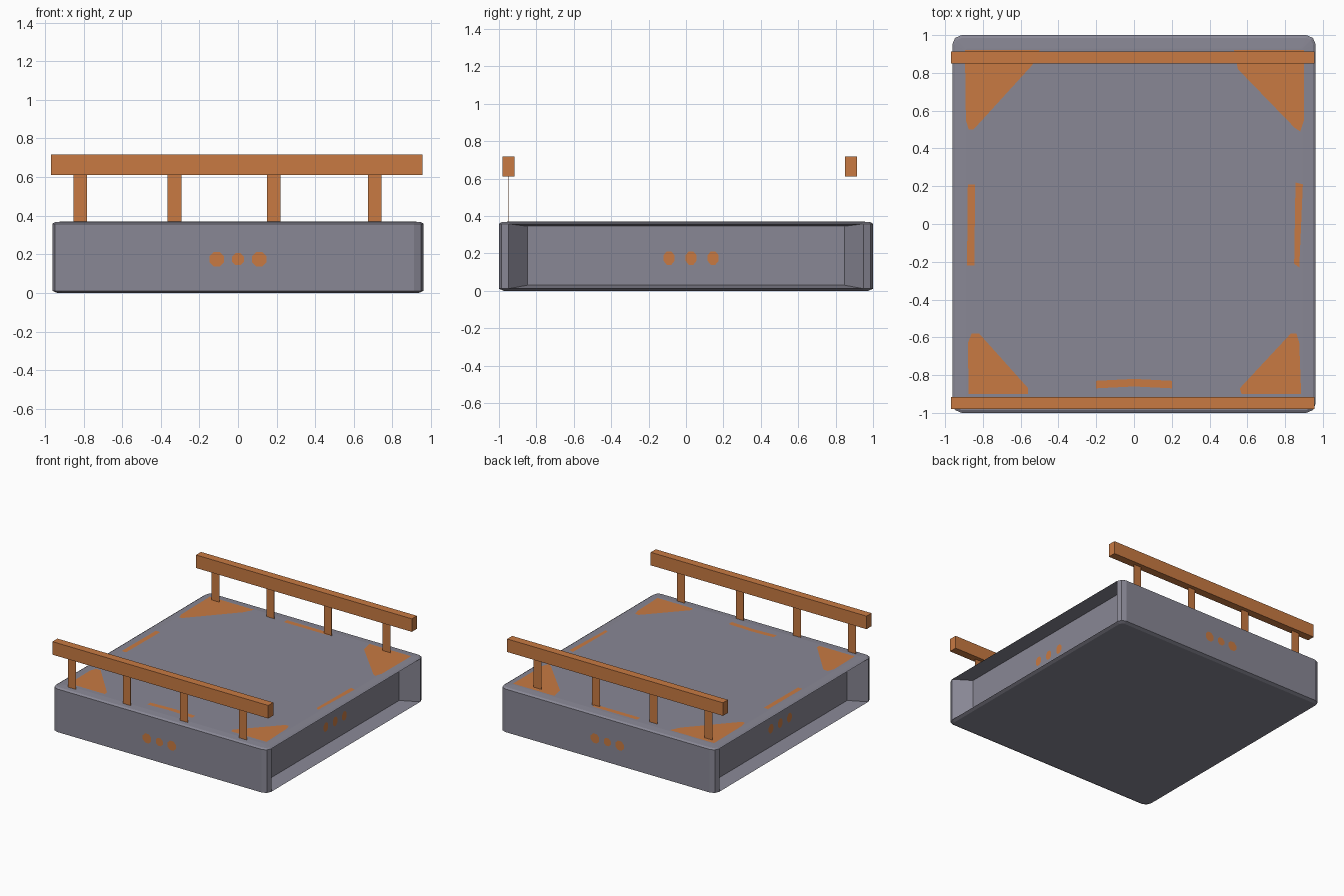
import bpy, bmesh, math

if "Cube" in bpy.data.objects:
    bpy.data.objects.remove(bpy.data.objects["Cube"])


def material(name, col):
    m = bpy.data.materials.new(name)
    m.diffuse_color = (*col, 1)
    m.use_nodes = True
    m.node_tree.nodes["Principled BSDF"].inputs["Base Color"].default_value = m.diffuse_color
    return m


GREY = material("slate_grey", (0.25, 0.245, 0.30))
ORANGE = material("burnt_orange", (0.58, 0.195, 0.055))


def finish(name, bm, mat):
    me = bpy.data.meshes.new(name)
    bm.to_mesh(me)
    bm.free()
    me.materials.append(mat)
    ob = bpy.data.objects.new(name, me)
    bpy.context.collection.objects.link(ob)
    return ob


def plate(name, pts, normal, mat=ORANGE):
    """One flat polygon facing the given direction."""
    bm = bmesh.new()
    f = bm.faces.new([bm.verts.new(p) for p in pts])
    f.normal_update()
    if sum(a * b for a, b in zip(f.normal, normal)) < 0:
        f.normal_flip()
    return finish(name, bm, mat)


def box(name, lo, hi, mat):
    bm = bmesh.new()
    bmesh.ops.create_cube(bm, size=1)
    for v in bm.verts:
        v.co = [(a + b) / 2 + c * (b - a) for a, b, c in zip(lo, hi, v.co)]
    return finish(name, bm, mat)


# Body: rounded slab with bevelled rims, rings of (inset, z)
HX, HY, R = 0.962, 1.0, 0.05
bm = bmesh.new()
rings = []
for inset, z in [(0.025, 0), (0, 0.011), (0, 0.358), (0.015, 0.367), (0.07, 0.371)]:
    r = max(R - inset, 0.01)
    ring = []
    for q, (sx, sy) in enumerate([(1, 1), (-1, 1), (-1, -1), (1, -1)]):
        for k in range(3):
            a = math.radians(90 * q + 45 * k)
            ring.append(bm.verts.new((sx * (HX - inset - r) + r * math.cos(a),
                                      sy * (HY - inset - r) + r * math.sin(a), z)))
    rings.append(ring)
for lo, hi in zip(rings, rings[1:]):
    for i in range(12):
        j = (i + 1) % 12
        bm.faces.new((lo[i], lo[j], hi[j], hi[i]))
bm.faces.new(rings[0][::-1])
bm.faces.new(rings[-1])
bm.normal_update()

# Recessed panels on both sides, with sloping walls
PANEL_X = 0.845
sides = [f for f in bm.faces
         if abs(f.normal.x) > 0.99 and f.calc_area() > 0.3]
bmesh.ops.inset_individual(bm, faces=sides, thickness=0.02)
for f in sides:
    for v in f.verts:
        v.co = (math.copysign(PANEL_X, v.co.x), math.copysign(0.847, v.co.y),
                0.03 if v.co.z < 0.18 else 0.345)
bm.normal_update()
finish("body", bm, GREY)

# Rails along front and back, on thin flat posts
for side, y in (("front", -0.948), ("back", 0.882)):
    box(side + "_rail", (-0.97, y - 0.032, 0.612), (0.956, y + 0.032, 0.717), ORANGE)
    for i, x in enumerate((-0.818, -0.329, 0.184, 0.708)):
        box(f"{side}_post_{i + 1}", (x - 0.035, y - 0.001, 0.368),
            (x + 0.035, y + 0.001, 0.613), ORANGE)

# Painted corner patches and edge strips on the top
TOP = 0.374
patches = {
    "back_left_patch": [(-.895, .92), (-.89, .55), (-.875, .5), (-.85, .5), (-.54, .84), (-.5, .92)],
    "back_right_patch": [(.9, .92), (.9, .55), (.88, .49), (.85, .51), (.55, .82), (.53, .92)],
    "front_left_patch": [(-.875, -.9), (-.88, -.63), (-.86, -.58), (-.82, -.58), (-.56, -.87), (-.56, -.9)],
    "front_right_patch": [(.885, -.9), (.875, -.63), (.86, -.58), (.83, -.58), (.56, -.87), (.57, -.9)],
    "left_strip": [(-.884, -.22), (-.845, -.22), (-.841, .21), (-.88, .21)],
    "right_strip": [(.848, -.21), (.875, -.23), (.894, .21), (.855, .22)],
    "front_strip": [(-.2, -.87), (0, -.86), (.2, -.87), (.2, -.83), (0, -.82), (-.2, -.83)],
    "back_strip": [(-.2, .87), (.2, .87), (.2, .91), (-.2, .91)],
}
for name, pts in patches.items():
    plate(name, [(x, y, TOP) for x, y in pts], (0, 0, 1))

# Three painted dots on each side wall
ring8 = [(math.cos(math.pi * (k + .5) / 4), math.sin(math.pi * (k + .5) / 4)) for k in range(8)]
for i in range(3):
    d = (i - 1) * 0.11
    r = 0.034 if i == 1 else 0.041
    for side, s in (("front", -1), ("back", 1)):
        plate(f"{side}_dot_{i + 1}",
              [(d + r * c, s * (HY + 0.003), 0.175 + r * t) for c, t in ring8], (0, s, 0))
    for side, s, mid in (("left", -1, 0.01), ("right", 1, 0.027)):
        plate(f"{side}_dot_{i + 1}",
              [(s * (PANEL_X + 0.003), mid + d * 1.07 + 0.032 * c, 0.175 + 0.039 * t)
               for c, t in ring8], (s, 0, 0))
